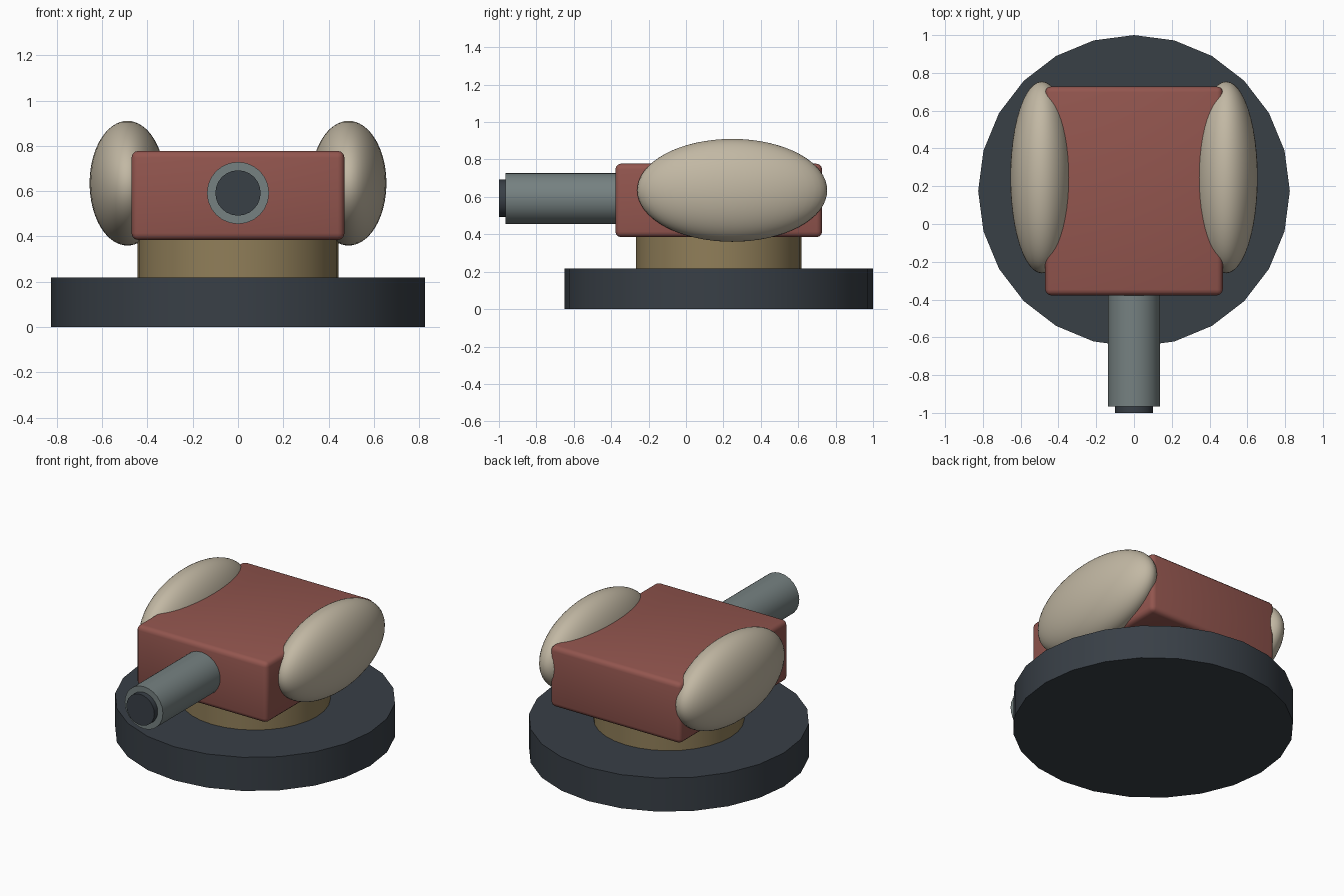
import bpy
import bmesh
from math import pi
from mathutils import Matrix, Vector

default = bpy.data.objects.get("Cube")
if default:
    bpy.data.objects.remove(default, do_unlink=True)


def material(name, rgb):
    mat = bpy.data.materials.new(name)
    mat.use_nodes = True
    mat.diffuse_color = (*rgb, 1)
    mat.node_tree.nodes["Principled BSDF"].inputs["Base Color"].default_value = (*rgb, 1)
    return mat


CHARCOAL = material("charcoal", (0.04, 0.05, 0.062))
BRASS = material("brass brown", (0.28, 0.21, 0.1))
RED = material("brick red", (0.29, 0.092, 0.077))
GREY = material("steel grey", (0.18, 0.22, 0.22))
CREAM = material("warm cream", (0.54, 0.48, 0.37))


def finish(name, bm, mat, angle=35):
    mesh = bpy.data.meshes.new(name)
    bm.to_mesh(mesh)
    bm.free()
    mesh.materials.append(mat)
    obj = bpy.data.objects.new(name, mesh)
    bpy.context.collection.objects.link(obj)
    bpy.ops.object.select_all(action="DESELECT")
    obj.select_set(True)
    bpy.context.view_layer.objects.active = obj
    bpy.ops.object.shade_smooth_by_angle(angle=angle * pi / 180)
    return obj


def cylinder(name, start, end, radius, sides, mat):
    start, end = Vector(start), Vector(end)
    axis = end - start
    turn = Matrix.Rotation(pi / 2, 4, "X") if abs(axis.y) > abs(axis.z) else Matrix()
    bm = bmesh.new()
    bmesh.ops.create_cone(bm, cap_ends=True, segments=sides, radius1=radius,
                          radius2=radius, depth=axis.length,
                          matrix=Matrix.Translation((start + end) / 2) @ turn)
    return finish(name, bm, mat)


MID_Y = 0.175
BARREL_Z = 0.592

# Round base and neck
cylinder("base_disc", (0, MID_Y, 0), (0, MID_Y, 0.218), 0.825, 24, CHARCOAL)
cylinder("neck", (0, MID_Y, 0.21), (0, MID_Y, 0.4), 0.443, 32, BRASS)

# Rounded body block
bm = bmesh.new()
bmesh.ops.create_cube(bm, size=1)
bmesh.ops.scale(bm, vec=(0.94, 1.105, 0.393), verts=bm.verts)
bmesh.ops.translate(bm, vec=(0, MID_Y, 0.581), verts=bm.verts)
bmesh.ops.bevel(bm, geom=bm.edges[:], offset=0.03, segments=3,
                profile=0.5, affect="EDGES")
finish("body", bm, RED)

# Barrel and its dark muzzle
cylinder("barrel", (0, -0.34, BARREL_Z), (0, -0.965, BARREL_Z), 0.137, 24, GREY)
cylinder("muzzle", (0, -0.95, BARREL_Z), (0, -1, BARREL_Z), 0.1, 24, CHARCOAL)

# Ellipsoid side pods
for side, sign in (("left", 1), ("right", -1)):
    bm = bmesh.new()
    bmesh.ops.create_uvsphere(bm, u_segments=48, v_segments=32, radius=1)
    bmesh.ops.scale(bm, vec=(0.167, 0.508, 0.275), verts=bm.verts)
    bmesh.ops.translate(bm, vec=(sign * 0.488, 0.247, 0.635), verts=bm.verts)
    finish(side + "_pod", bm, CREAM, 60)
